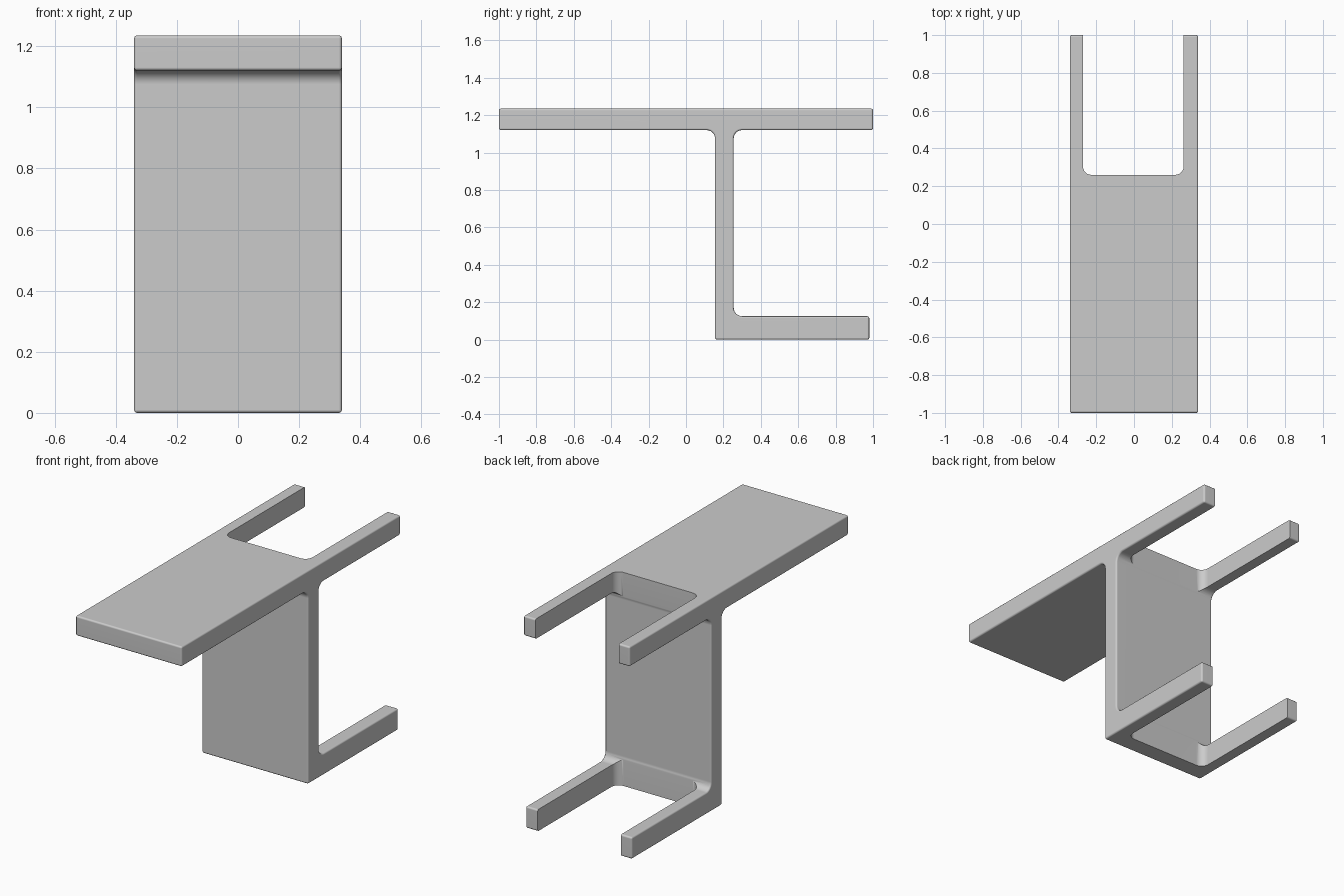
import bpy, bmesh, math
from mathutils import Vector

if "Cube" in bpy.data.objects:
    bpy.data.objects.remove(bpy.data.objects["Cube"], do_unlink=True)

HALF_W = 0.34
TOP, SLAB_Z, FOOT_Z = 1.235, 1.12, 0.125
WALL_F, WALL_B = 0.155, 0.255
FILLET = 0.045


def rounded(corners, steps=6):
    """2D outline from (x, y, radius) right-angle corners."""
    out = []
    for i, (x, y, r) in enumerate(corners):
        p = Vector((x, y))
        if not r:
            out.append(p)
            continue
        u = (Vector(corners[i - 1][:2]) - p).normalized()
        v = (Vector(corners[(i + 1) % len(corners)][:2]) - p).normalized()
        centre = p + (u + v) * r
        for k in range(steps + 1):
            t = math.pi / 2 * k / steps
            out.append(centre - v * r * math.cos(t) - u * r * math.sin(t))
    return out


def prism(name, points, direction):
    """Closed solid swept from a flat 3D outline."""
    bm = bmesh.new()
    face = bm.faces.new([bm.verts.new(p) for p in points])
    new = bmesh.ops.extrude_face_region(bm, geom=[face])["geom"]
    bmesh.ops.translate(bm, vec=direction,
                        verts=[g for g in new if isinstance(g, bmesh.types.BMVert)])
    bmesh.ops.recalc_face_normals(bm, faces=bm.faces)
    mesh = bpy.data.meshes.new(name)
    bm.to_mesh(mesh)
    bm.free()
    obj = bpy.data.objects.new(name, mesh)
    bpy.context.collection.objects.link(obj)
    return obj


# Side profile: top plate, upright wall, upper and lower rails
side = rounded([
    (-1, TOP, 0), (-1, SLAB_Z, 0),
    (WALL_F, SLAB_Z, FILLET), (WALL_F, 0, 0),
    (0.98, 0, 0), (0.98, FOOT_Z, 0),
    (WALL_B, FOOT_Z, FILLET), (WALL_B, SLAB_Z, FILLET),
    (1, SLAB_Z, 0), (1, TOP, 0),
])
frame = prism("bracket_frame", [(-HALF_W, p.x, p.y) for p in side],
              Vector((2 * HALF_W, 0, 0)))

# Slot behind the wall that leaves a rail on each side
slot = rounded([(-0.27, 1.2, 0), (-0.27, 0.26, FILLET),
                (0.263, 0.26, FILLET), (0.263, 1.2, 0)])
cutter = prism("slot_cutter", [(p.x, p.y, -0.2) for p in slot], Vector((0, 0, 1.7)))
cutter.hide_render = True

# Softened outer edges, then the slot
bevel = frame.modifiers.new("edge_rounding", "BEVEL")
bevel.width = 0.01
bevel.segments = 3
bevel.limit_method = "ANGLE"
bevel.angle_limit = math.radians(40)
cut = frame.modifiers.new("slot", "BOOLEAN")
cut.operation = "DIFFERENCE"
cut.solver = "EXACT"
cut.object = cutter

bpy.ops.object.select_all(action="DESELECT")
frame.select_set(True)
bpy.context.view_layer.objects.active = frame
for name in ("edge_rounding", "slot"):
    bpy.ops.object.modifier_apply(modifier=name)
bpy.data.objects.remove(cutter, do_unlink=True)

# Smooth fillets with clean flat faces
bpy.ops.object.shade_smooth_by_angle(angle=math.radians(35))
weighted = frame.modifiers.new("flat_face_normals", "WEIGHTED_NORMAL")
weighted.keep_sharp = True
